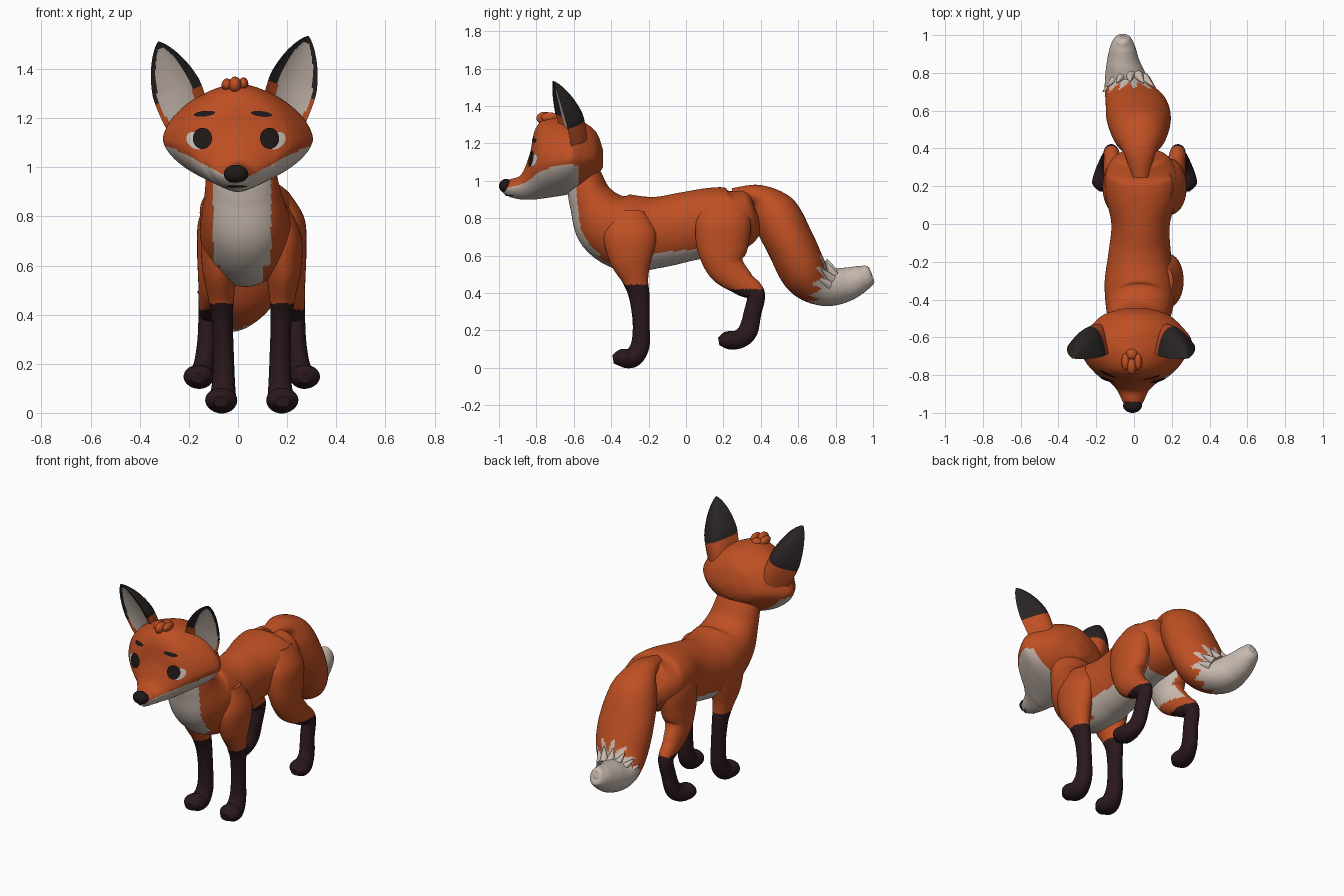
import bpy, bmesh, math, random
from mathutils import Vector
from mathutils.bvhtree import BVHTree

random.seed(4)
if "Cube" in bpy.data.objects:
    bpy.data.objects.remove(bpy.data.objects["Cube"])

# Flat colours
COLOURS = {"orange fur": (0.52, 0.079, 0.017), "cream fur": (0.58, 0.49, 0.43),
           "dark stocking": (0.023, 0.009, 0.011), "ear black": (0.023, 0.018, 0.018),
           "eye white": (0.60, 0.56, 0.50), "eye black": (0.014, 0.009, 0.009)}
MATS = []
for label, rgb in COLOURS.items():
    m = bpy.data.materials.new(label)
    m.use_nodes = True
    m.diffuse_color = (*rgb, 1)
    bsdf = m.node_tree.nodes["Principled BSDF"]
    bsdf.inputs["Base Color"].default_value = (*rgb, 1)
    bsdf.inputs["Roughness"].default_value = 0.8
    MATS.append(m)
ORANGE, CREAM, STOCKING, BLACK, EYE_WHITE, EYE_BLACK = range(len(MATS))


def make(name, bm, rule=None, recalc=True):
    """Turn a bmesh into a smooth object, colouring faces by rule(centre, normal)."""
    if recalc:
        bmesh.ops.recalc_face_normals(bm, faces=bm.faces)
    bm.normal_update()
    if rule is not None:
        for f in bm.faces:
            f.material_index = rule(f.calc_center_median(), f.normal) if callable(rule) else rule
    mesh = bpy.data.meshes.new(name)
    bm.to_mesh(mesh)
    for m in MATS:
        mesh.materials.append(m)
    ob = bpy.data.objects.new(name, mesh)
    bpy.context.collection.objects.link(ob)
    bpy.ops.object.select_all(action='DESELECT')
    ob.select_set(True)
    bpy.context.view_layer.objects.active = ob
    bpy.ops.object.shade_smooth_by_angle(angle=math.radians(50))
    return ob


def spline(keys, steps):
    """Catmull-Rom interpolation through tuples of any length."""
    pts = [keys[0], *keys, keys[-1]]
    out = []
    for a, b, c, d in zip(pts, pts[1:], pts[2:], pts[3:]):
        for i in range(steps):
            t = i / steps
            out.append([q + t * (r - p + t * (2*p - 5*q + 4*r - s + t * (3*(q - r) + s - p))) / 2
                        for p, q, r, s in zip(a, b, c, d)])
    return out + [list(keys[-1])]


def loft(keys, sides=40, steps=8, power=1.0, upright=False):
    """Skin sections (x, y, z, half width, up, down), square to the path or upright."""
    rows = spline([k if len(k) == 6 else (*k, k[-1]) for k in keys], steps)
    bm, rings = bmesh.new(), []
    for i, (x, y, z, rx, up, down) in enumerate(rows):
        a, b = rows[max(i - 1, 0)], rows[min(i + 1, len(rows) - 1)]
        along = Vector((0, b[1] - a[1], 0 if upright else b[2] - a[2])).normalized()
        normal = along.cross(Vector((1, 0, 0)))
        ring = []
        for k in range(sides):
            t = math.tau * k / sides
            c, s = (math.copysign(abs(v) ** power, v) for v in (math.cos(t), math.sin(t)))
            off = Vector((c * max(rx, 0.005), 0, 0)) + normal * s * max(up if s > 0 else down, 0.005)
            ring.append(bm.verts.new(Vector((x, y, z)) + off))
        rings.append(ring)
    for r, q in zip(rings, rings[1:]):
        for k in range(sides):
            n = (k + 1) % sides
            bm.faces.new((r[k], r[n], q[n], q[k]))
    bm.faces.new(rings[0])
    bm.faces.new(rings[-1])
    return bm


# Body and neck, with a cream chest and belly
def body_colour(c, n):
    if c.y < -0.24:
        half = 0.118 if c.z > 0.6 else 0.085
        return CREAM if abs(c.x - 0.017) < half and n.y * -0.8 - n.z * 0.6 > 0.25 else ORANGE
    if c.y > 0.06:
        return CREAM if c.y < 0.27 and abs(c.x - 0.04) < 0.12 and n.z < -0.4 else ORANGE
    return CREAM if c.z < 0.63 + 0.1 * c.y and n.z < 0 else ORANGE

make("body", loft([
    (.04, .36, .89, .03, .03, .03), (.04, .34, .88, .13, .085, .09), (.04, .27, .83, .19, .14, .19),
    (.04, .15, .80, .19, .165, .20), (.035, 0, .77, .155, .17, .20), (.03, -.15, .74, .165, .175, .205),
    (.03, -.3, .74, .185, .185, .225), (.03, -.42, .79, .18, .17, .195), (.02, -.5, .90, .155, .115, .13),
    (.01, -.54, 1.02, .135, .09, .10), (.01, -.56, 1.12, .10, .06, .06)], 96, 16), body_colour)

# Legs, mirrored about the body's middle
FRONT = [(.10, -.30, .84, .05, .08), (.125, -.30, .72, .077, .14), (.13, -.295, .59, .072, .118),
         (.125, -.27, .47, .053, .07), (.12, -.25, .38, .043, .055), (.115, -.24, .24, .042, .045),
         (.115, -.245, .12, .047, .05), (.12, -.285, .055, .057, .052), (.125, -.345, .052, .064, .048),
         (.125, -.39, .045, .03, .022)]
REAR = [(.10, .20, .90, .05, .09), (.13, .20, .79, .085, .145), (.14, .195, .65, .082, .138),
        (.15, .215, .54, .068, .102), (.165, .30, .455, .052, .07), (.175, .372, .395, .042, .05),
        (.182, .355, .29, .04, .047), (.195, .33, .195, .043, .052), (.21, .28, .152, .053, .05),
        (.217, .215, .147, .06, .046), (.217, .175, .14, .025, .02)]
for side, s in (("left", 1), ("right", -1)):
    def leg_colour(c, n, rear):
        if c.z < (0.42 if rear else 0.445):
            return STOCKING
        return CREAM if rear and s * n.x < -0.55 and c.z > 0.48 else ORANGE
    for place, keys in (("front", FRONT), ("rear", REAR)):
        placed = [(0.056 + s * k[0], *k[1:]) for k in keys]
        make(f"{side}_{place}_leg", loft(placed, 36, 12),
             lambda c, n, r=(place == "rear"): leg_colour(c, n, r))


# Tail with a jagged cream tip
def tail_edge(c):
    angle = math.atan2(c.z - 0.47, c.x)
    return c.y - 0.25 * (c.z - 0.4) - 0.69 - 0.025 * math.sin(angle * 11)

make("tail", loft([
    (.035, .25, .91, .05, .05), (.03, .38, .92, .085, .06), (.03, .47, .83, .14, .125),
    (.025, .56, .66, .17, .13), (.01, .64, .50, .16, .125), (-.03, .74, .43, .125, .10),
    (-.055, .85, .445, .09, .092), (-.06, .94, .48, .065, .07), (-.06, .98, .505, .04, .05),
    (-.06, .99, .51, .015, .02)], 80, 14), lambda c, n: CREAM if tail_edge(c) > 0 else ORANGE)


def tuft(name, root, tip, radius, colour):
    """A tapered lock of fur."""
    root, tip = Vector(root), Vector(tip)
    bm = bmesh.new()
    bmesh.ops.create_cone(bm, cap_ends=True, segments=12, radius1=radius, radius2=0.003,
                          depth=(tip - root).length)
    turn = (tip - root).to_track_quat('Z', 'Y')
    for v in bm.verts:
        v.co = turn @ v.co + (root + tip) / 2
    return make(name, bm, colour)

for i in range(12):
    t = math.tau * i / 12
    out = Vector((1.2 * math.cos(t), 0.45 * math.sin(t), 0.85 * math.sin(t)))
    root = Vector((-0.02, 0.76, 0.445)) + out * 0.07
    tip = root + out * 0.05 + Vector((0, -0.06, 0.03 + 0.02 * random.random()))
    tuft(f"tail_tuft_{i + 1}", root, tip, 0.028, CREAM)

# Head, with cream cheeks and muzzle
head = loft([
    (0.01, -.445, 1.12, .06, .05, .05), (0.01, -.48, 1.12, .17, .14, .10),
    (0.01, -.55, 1.115, .25, .20, .16), (0, -.62, 1.115, .305, .22, .185),
    (0, -.70, 1.105, .275, .235, .19), (0, -.77, 1.09, .225, .23, .185),
    (0, -.81, 1.06, .175, .205, .16), (0, -.835, 1.02, .13, .125, .12),
    (-.005, -.88, .98, .085, .055, .08), (-.005, -.94, .963, .055, .045, .05),
    (-.005, -.98, .962, .03, .025, .025)], 96, 14, 1.2, upright=True)
bmesh.ops.recalc_face_normals(head, faces=head.faces)
skin = BVHTree.FromBMesh(head)
make("head", head, lambda c, n: CREAM if c.y < -0.575 and
     c.z < min(0.955 + 0.52 * max(abs(c.x) - 0.03, 0), 1.085) else ORANGE)


def ball(name, centre, radii, colour):
    bm = bmesh.new()
    bmesh.ops.create_uvsphere(bm, u_segments=24, v_segments=14, radius=1)
    for v in bm.verts:
        v.co = Vector(centre) + Vector(a * b for a, b in zip(v.co, radii))
    return make(name, bm, colour)

ball("nose", (-.008, -.962, .972), (.05, .038, .038), EYE_BLACK)


def patch(name, x, z, rx, rz, colour, lift=0.004, tilt=0.0):
    """An oval laid onto the front of the head."""
    bm = bmesh.new()
    bmesh.ops.create_grid(bm, x_segments=14, y_segments=14, size=1)
    for v in bm.verts:
        u, w = v.co.x, v.co.y
        u, w = u * math.sqrt(1 - w * w / 2) * rx, w * math.sqrt(1 - u * u / 2) * rz
        px, pz = x + u, z + w + u * tilt
        hit = skin.ray_cast(Vector((px, -2, pz)), Vector((0, 1, 0)))
        at = hit[0] + hit[1] * lift if hit[0] else Vector((px, -0.7, pz))
        v.co = at
    for f in bm.faces:
        f.normal_update()
        if f.normal.y > 0:
            f.normal_flip()
    return make(name, bm, colour, recalc=False)

# Eyes, brows and mouth
for side, s in (("left", 1), ("right", -1)):
    patch(f"{side}_eye_white", s * .162 - .008, 1.108, .038, .034, EYE_WHITE, 0.004, s * 0.25)
    patch(f"{side}_iris", s * .134 - .008, 1.116, .038, .043, EYE_BLACK, 0.008)
    patch(f"{side}_brow", s * .114 - .02, 1.216, .042, .011, EYE_BLACK, 0.005, s * -0.12)
patch("mouth_line", -.005, .925, .04, .004, EYE_BLACK)


# Ears: a cupped cream front with a dark rim, closed by a rounded dark back
def ear(name, base, tip, s):
    across = Vector((s * 0.87, 0.28, -0.36))
    back = Vector((s * -0.22, 0.96, 0.12))
    base, tip = Vector(base), Vector(tip)
    nu, nv = 28, 36
    bm = bmesh.new()

    def width(v):
        return (0.098 + 0.05 * min(v, 0.45)) * max(1 - v ** 2.5, 0.002) ** 0.8

    def sheet(depth):
        rows = []
        for j in range(nv + 1):
            w = width(j / nv)
            rows.append([bm.verts.new(base.lerp(tip, j / nv) + across * u * w +
                                      back * (1 - u * u) * depth * w / 0.12)
                         for u in (2 * i / nu - 1 for i in range(nu + 1))])
        return rows

    for rows, inside in ((sheet(0.03), True), (sheet(0.135), False)):
        for j in range(nv):
            for i in range(nu):
                f = bm.faces.new((rows[j][i], rows[j][i + 1], rows[j + 1][i + 1], rows[j + 1][i]))
                u, v = (2 * i + 1) / nu - 1, (j + 0.5) / nv
                w = width(v)
                pale = inside and (1 - u) * w > 0.019 and (1 + u) * w > 0.018 + 0.05 * (1 - v) and v < 0.91
                f.material_index = CREAM if pale else BLACK if v > 0.36 else ORANGE
    bmesh.ops.remove_doubles(bm, verts=bm.verts, dist=0.0005)
    make(name, bm)

ear("left_ear", (.178, -.635, 1.19), (.287, -.712, 1.535), 1)
ear("right_ear", (-.195, -.635, 1.17), (-.325, -.712, 1.512), -1)

# Forelock of curled locks
for i, (x, y, z, rx, ry, rz) in enumerate([
        (-.045, -.73, 1.335, .022, .045, .026), (-.012, -.755, 1.335, .026, .045, .034),
        (.022, -.73, 1.34, .02, .045, .026), (-.012, -.69, 1.335, .03, .03, .022)]):
    ball(f"forelock_{i + 1}", (x, y, z), (rx, ry, rz), ORANGE)
